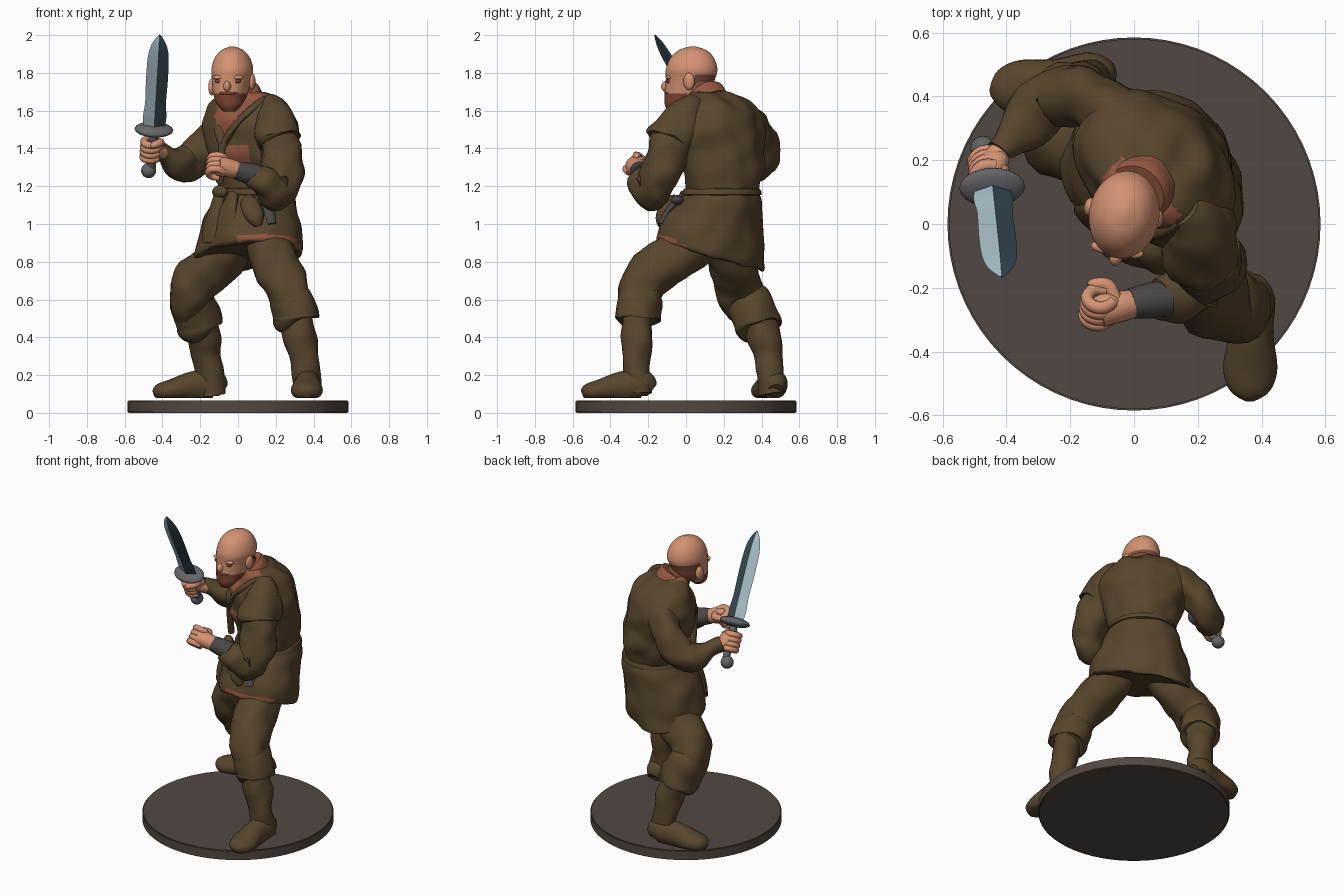
import bpy, bmesh
from math import sin, cos, pi, radians
from mathutils import Vector, Matrix, noise

cube = bpy.data.objects.get("Cube")
if cube:
    bpy.data.objects.remove(cube, do_unlink=True)


def material(name, *rgb):
    mat = bpy.data.materials.new(name)
    mat.use_nodes = True
    mat.diffuse_color = (*rgb, 1)
    mat.node_tree.nodes["Principled BSDF"].inputs["Base Color"].default_value = (*rgb, 1)
    return mat


cloth = material("brown cloth", .098, .061, .026)
skin = material("skin", .66, .29, .17)
beard = material("dark red hair", .19, .055, .03)
cropped = material("cropped hair", .21, .08, .045)
rust = material("rust linen", .29, .095, .05)
grey = material("grey wrap", .07, .061, .062)
stone = material("base brown", .083, .064, .055)
iron = material("dull iron", .13, .13, .14)
bright = material("bright steel", .38, .51, .57)
shade = material("dark steel", .038, .072, .09)
parts = []


def finish(name, bm, mats, rule=None, rough=0):
    """Turn a bmesh into an object, with optional surface folds and a colour rule."""
    bmesh.ops.recalc_face_normals(bm, faces=bm.faces)
    bm.normal_update()
    if rough:
        moves = [(v, v.normal * rough * noise.noise(v.co * 9)) for v in bm.verts]
        for v, move in moves:
            v.co += move
    if rule:
        for face in bm.faces:
            face.material_index = rule(face.calc_center_median())
    mesh = bpy.data.meshes.new(name)
    bm.to_mesh(mesh)
    bm.free()
    obj = bpy.data.objects.new(name, mesh)
    bpy.context.collection.objects.link(obj)
    for mat in (mats if isinstance(mats, list) else [mats]):
        mesh.materials.append(mat)
    parts.append(obj)


def spline(rows, steps):
    """Smooth curve through rows of numbers."""
    rows = [Vector(r) for r in rows]
    out = []
    for i in range(len(rows) - 1):
        p, q = rows[i], rows[i + 1]
        m = (q - rows[max(i - 1, 0)]) / 2
        k = (rows[min(i + 2, len(rows) - 1)] - p) / 2
        for s in range(steps):
            t = s / steps
            a, b = t * t * (3 - 2 * t), t * (1 - t)
            out.append(p * (1 - a) + q * a + m * b * (1 - t) - k * b * t)
    return out + [rows[-1]]


def loft(name, mats, rings, yaw=None, n=22, steps=5, rough=0, rule=None,
         matrix=Matrix(), floor=None):
    """Skin rings (x, y, z, width, depth, slope); yaw gives level rings, else they follow the path."""
    rows = []
    for r in rings:
        rows.append(r + (r[3],) * (len(r) == 4) + (0,) * (6 - max(len(r), 5)))
    rows = spline(rows, steps)
    bm = bmesh.new()
    loops, side = [], None
    for i, row in enumerate(rows):
        centre = Vector(row[:3])
        if yaw is None:
            ahead, behind = rows[min(i + 1, len(rows) - 1)], rows[max(i - 1, 0)]
            t = (Vector(ahead[:3]) - Vector(behind[:3])).normalized()
            if side is None:
                side = t.cross((0, 0, 1)) if abs(t.z) < .9 else Vector((1, 0, 0))
            side = (side - t * side.dot(t)).normalized()
            other = side.cross(t)
        else:
            side = Vector((cos(yaw), sin(yaw), 0))
            other = Vector((-sin(yaw), cos(yaw), 0))
        loop = []
        for j in range(n):
            angle = 2 * pi * j / n
            out = side * cos(angle) * row[3] + other * sin(angle) * row[4]
            out.z -= row[5] * out.y
            p = matrix @ (centre + out)
            if floor is not None:
                p.z = max(p.z, floor)
            loop.append(bm.verts.new(p))
        loops.append(loop)
    for a, b in zip(loops, loops[1:]):
        for j in range(n):
            bm.faces.new((a[j], a[(j + 1) % n], b[(j + 1) % n], b[j]))
    bm.faces.new(loops[0])
    bm.faces.new(loops[-1])
    finish(name, bm, mats, rule, rough)


def blob(name, mat, centre, radii, matrix=Matrix()):
    bm = bmesh.new()
    bmesh.ops.create_uvsphere(bm, u_segments=20, v_segments=12, radius=1,
                              matrix=matrix @ Matrix.LocRotScale(Vector(centre), None, Vector(radii)))
    finish(name, bm, mat)


def frame(origin, z, x):
    z = Vector(z).normalized()
    x = Vector(x)
    x = (x - z * x.dot(z)).normalized()
    m = Matrix((x, z.cross(x), z)).transposed().to_4x4()
    m.translation = origin
    return m


# Round base
bm = bmesh.new()
bmesh.ops.create_cone(bm, cap_ends=True, segments=72, radius1=.585, radius2=.585, depth=.065,
                      matrix=Matrix.Translation((0, 0, .0325)))
rims = [e for e in bm.edges if abs(e.verts[0].co.z - e.verts[1].co.z) < .01]
bmesh.ops.bevel(bm, geom=rims, offset=.005, segments=2, affect='EDGES')
finish("round_base", bm, stone)

# Legs: trousers, folded cuff, boot shaft and foot
legs = {
    "left": ([(.15, .1, .94, .12), (.18, -.05, .835, .13), (.235, -.21, .71, .125),
              (.28, -.26, .6, .11), (.3, -.26, .5, .09)],
             [(.27, -.25, .65, .1), (.28, -.25, .61, .117), (.305, -.255, .52, .12),
              (.31, -.257, .49, .118), (.315, -.257, .48, .075)],
             [(.3, -.26, .52, .085), (.33, -.26, .4, .082), (.355, -.265, .27, .072), (.37, -.25, .1, .072)],
             (.37, -.18, 0), (-.02, -1, 0)),
    "right": ([(.02, .18, .95, .12), (-.08, .24, .83, .125), (-.2, .27, .71, .13),
               (-.255, .3, .61, .122), (-.23, .35, .5, .09)],
              [(-.25, .31, .63, .105), (-.24, .33, .59, .122), (-.215, .37, .49, .122),
               (-.205, .38, .45, .118), (-.2, .385, .44, .075)],
              [(-.21, .38, .5, .09), (-.18, .42, .38, .083), (-.16, .44, .27, .075), (-.14, .46, .1, .072)],
              (-.08, .475, 0), (-1, -.17, 0)),
}
for side, (thigh, cuff, shaft, heel, ahead) in legs.items():
    loft(side + "_trouser_leg", cloth, thigh, rough=.025)
    loft(side + "_boot_cuff", cloth, cuff, rough=.02)
    loft(side + "_boot_shaft", cloth, shaft, rough=.02)
    loft(side + "_boot_foot", cloth,
         [(0, 0, .12, .04, .04), (.05, 0, .15, .073, .08), (.16, 0, .14, .07, .08),
          (.27, 0, .12, .085, .06), (.34, 0, .11, .065, .045), (.37, 0, .1, .02, .02)],
         matrix=frame(heel, (0, 0, 1), ahead), floor=.08)

# Tunic: skirt, belt and upper body, turned towards the sword side
turn = radians(-45)
body = Matrix.Translation((.07, .175, 0)) @ Matrix.Rotation(turn, 4, 'Z')


def open_neck(c):
    p = body.inverted() @ c
    rise = c.z - 1.46
    collar_gap = rise > 0 and -.04 - rise * .25 < p.x < .03 + rise * .6
    vest_gap = 1.33 < c.z < 1.42 and .03 < p.x < .14
    return int(p.y < -.05 and (collar_gap or vest_gap))


def hem_trim(c):
    return int(c.x > 0 and c.y < 0 and c.z < .86 - (c.y - .13) * .28)


loft("tunic_skirt", [cloth, rust],
     [(.055, .13, .835, .29, .22, .28), (.055, .13, .85, .318, .245, .28), (.07, .145, 1, .285, .235, .15),
      (.085, .18, 1.12, .225, .21), (.095, .19, 1.2, .18, .18)], turn, n=56, rough=.02, rule=hem_trim)
loft("tunic_body", [cloth, rust],
     [(.095, .19, 1.14, .19, .185), (.09, .2, 1.25, .22, .195), (.07, .18, 1.4, .265, .21),
      (.06, .17, 1.52, .28, .205), (.05, .17, 1.62, .24, .165), (.03, .14, 1.69, .14, .11),
      (.01, .12, 1.71, .08, .07)], turn, n=72, steps=8, rough=.02, rule=open_neck)
loft("belt", cloth, [(.095, .19, 1.15, .19, .18), (.095, .19, 1.155, .215, .205),
                     (.095, .19, 1.185, .205, .2), (.095, .19, 1.19, .19, .18)], turn, n=40, steps=2)
for sign, side in ((1, "left"), (-1, "right")):
    loft(side + "_lapel", cloth,
         [(.04 + sign * .13, -.07, 1.66, .018), (.03 + sign * .1, -.155, 1.59, .026, .02),
          (.01 + sign * .05, -.2, 1.5, .03, .02), (0, -.21, 1.4, .025, .02), (-.04, -.195, 1.22, .02)],
         matrix=body, n=12)
loft("belt_tail", cloth, [(-.03, -.2, 1.17, .03, .03), (-.03, -.235, 1.08, .045, .02),
                          (-.04, -.265, .98, .055, .015), (-.04, -.275, .9, .05, .012)], matrix=body, n=12)
loft("tunic_flap", cloth, [(.06, -.19, 1.16, .03, .03), (.06, -.24, 1.06, .06, .02),
                           (.06, -.275, .9, .07, .015)], matrix=body, n=12)
blob("belt_knot", cloth, (-.02, -.215, 1.17), (.05, .03, .035), body)
loft("belt_pouch", cloth, [(.06, -.05, 1.14, .02), (.06, -.09, 1.11, .05, .035),
                           (.09, -.125, 1.04, .05, .035), (.11, -.13, .99, .02)], n=14)
blob("pouch_clasp", grey, (.13, -.045, 1.125), (.085, .035, .028))
loft("hanging_strap", grey, [(.15, -.04, 1.13, .025, .015), (.165, -.095, 1.07, .03, .015),
                             (.18, -.135, 1, .022, .012)], n=12)

# Arms
loft("left_sleeve", cloth,
     [(.14, .07, 1.6, .06), (.2, .01, 1.56, .1), (.22, -.08, 1.42, .113), (.24, -.145, 1.25, .102),
      (.21, -.18, 1.18, .1), (.135, -.22, 1.22, .08), (.08, -.235, 1.26, .06)], steps=7, rough=.03)
loft("left_shoulder_cape", cloth, [(.15, .05, 1.64, .06), (.19, .01, 1.58, .1), (.21, -.07, 1.48, .122),
                                   (.217, -.09, 1.44, .122), (.22, -.095, 1.43, .1)], rough=.02)
loft("right_sleeve", cloth,
     [(0, .26, 1.59, .07), (-.06, .33, 1.54, .09), (-.145, .39, 1.43, .097), (-.245, .405, 1.335, .092),
      (-.31, .345, 1.32, .083), (-.38, .27, 1.36, .062), (-.425, .22, 1.39, .05)], steps=7, rough=.03)
loft("left_wrist_wrap", grey, [(.11, -.232, 1.255, .058), (.05, -.24, 1.27, .056), (-.01, -.25, 1.285, .048)])
loft("right_wrist", skin, [(-.4, .24, 1.38, .04), (-.45, .19, 1.4, .04)])


def fist(side, m, flip):
    """Palm, four curled fingers and a thumb around the local z axis."""
    blob(side + "_palm", skin, (-.02, .01 * flip, 0), (.058, .042, .062), m)
    for i in range(4):
        arc = [(cos(radians(a)) * .042, sin(radians(a)) * .038 * flip, (i - 1.5) * .03, .02)
               for a in (150, 95, 40, -15, -70, -125)]
        loft(f"{side}_finger_{i + 1}", skin, arc, n=10, steps=3, matrix=m)
    loft(side + "_thumb", skin, [(-.05, 0, .03, .022), (-.03, -.04 * flip, .055, .022),
                                 (.015, -.05 * flip, .055, .018), (.03, -.045 * flip, .053, .008)],
         n=10, matrix=m)


blade_axis = Vector((.03, -.28, .5))
fist("right", frame((-.46, .175, 1.395), blade_axis, (-1, -.6, 0)), -1)
fist("left", frame((-.11, -.26, 1.305), (.1, .6, .8), (-1, -.05, .2)), 1)
loft("left_hand_back", skin, [(0, -.25, 1.285, .045), (-.06, -.262, 1.3, .05), (-.11, -.28, 1.31, .045)])

# Short sword
sword = frame((-.445, .115, 1.5), blade_axis, (1, 0, 0))
loft("sword_blade", [bright, shade],
     [(0, 0, 0, .055, .022), (0, 0, .08, .062, .025), (0, 0, .16, .055, .024), (0, 0, .3, .058, .026),
      (0, 0, .44, .055, .025), (0, 0, .52, .038, .018), (0, 0, .575, .005, .003)],
     0, n=4, steps=3, matrix=sword, rule=lambda c: int((sword.inverted() @ c).x > 0))
blob("sword_guard", iron, (0, 0, 0), (.103, .068, .03), sword)
loft("sword_grip", iron, [(0, 0, -.23, .022), (0, 0, -.1, .026), (0, 0, 0, .022)], n=14, matrix=sword)
blob("sword_pommel", iron, (-.015, 0, -.25), (.04, .04, .04), sword)

# Neck and collar
loft("neck", [skin, cropped], [(.01, .11, 1.62, .085), (-.005, .08, 1.7, .078), (-.02, .05, 1.78, .07)],
     rule=lambda c: int(c.y > .05))
loft("collar", rust, [(.03, .12, 1.65, .11), (.015, .105, 1.685, .108, .112), (.005, .095, 1.705, .095, .1)],
     rough=.015)


# Head with beard and cropped nape hair
def hair(c):
    if c.y > .04 and c.z < 1.79:
        return 2
    return int(c.z < 1.69 and c.y < .0 or c.y < -.09 and c.z < 1.7)


look = radians(-10)
face = Matrix.Translation((-.035, .02, 0)) @ Matrix.Rotation(look, 4, 'Z')
loft("head", [skin, beard, cropped],
     [(-.045, -.065, 1.595, .03, .03), (-.045, -.05, 1.63, .065, .062), (-.04, .005, 1.69, .09, .118),
      (-.035, .022, 1.76, .102, .13), (-.03, .03, 1.82, .11, .137), (-.03, .033, 1.88, .092, .115),
      (-.03, .035, 1.92, .058, .074), (-.03, .035, 1.94, .012, .015)],
     look, n=44, steps=8, rule=hair)
blob("nose", skin, (0, -.126, 1.728), (.02, .028, .03), face)
blob("moustache", beard, (0, -.118, 1.692), (.045, .018, .012), face)
for sign, side in ((1, "left"), (-1, "right")):
    blob(side + "_ear", skin, (sign * .108, .015, 1.74 + sign * .015), (.018, .03, .045), face)
    blob(side + "_brow", skin, (sign * .042, -.102, 1.776), (.042, .019, .013), face)
    blob(side + "_eye", beard, (sign * .044, -.106, 1.756), (.027, .012, .011), face)

# Smooth shading with sharp edges kept
bpy.ops.object.select_all(action='DESELECT')
for obj in parts:
    obj.select_set(True)
bpy.context.view_layer.objects.active = parts[0]
bpy.ops.object.shade_smooth_by_angle(angle=radians(38))
